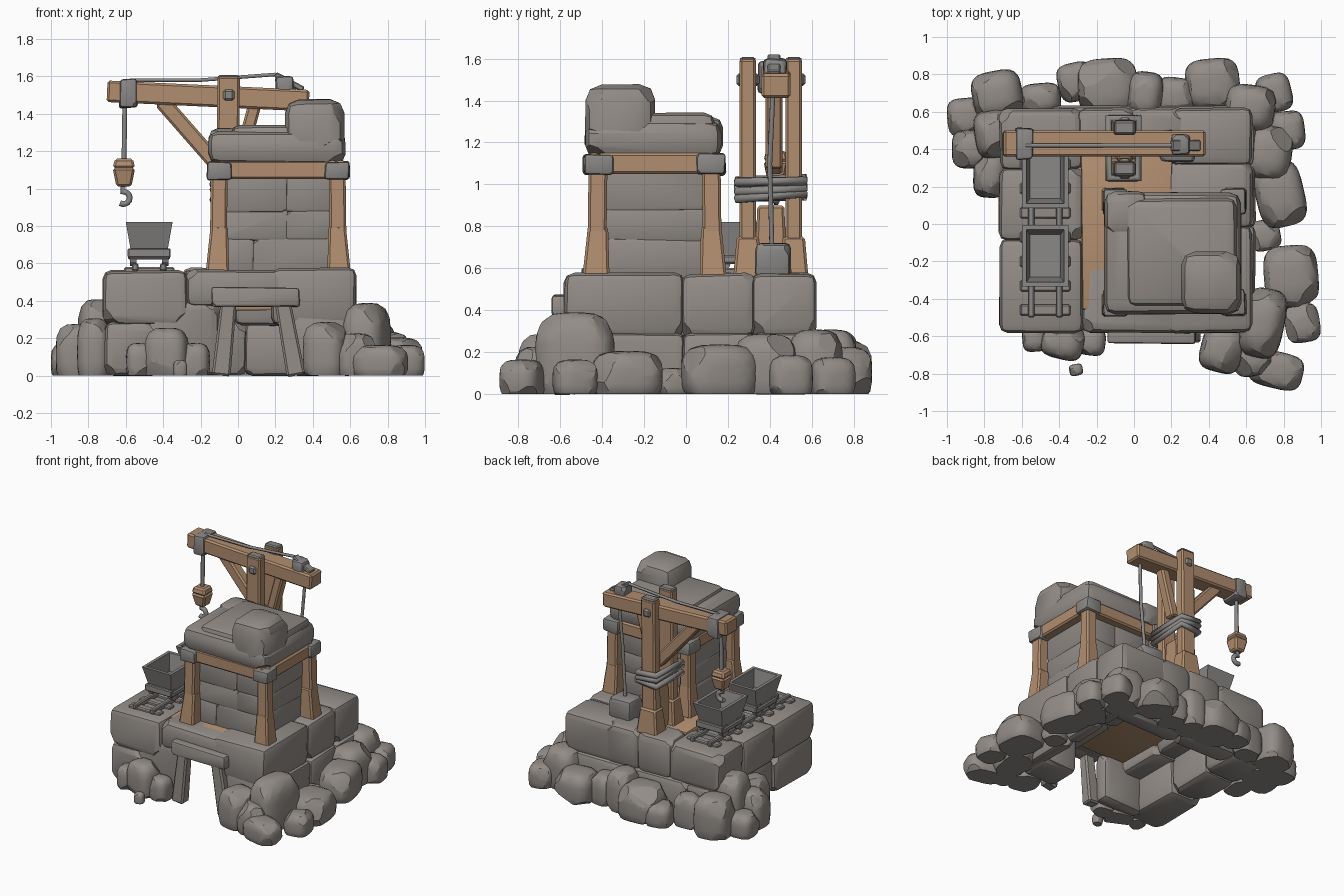
import bpy, bmesh, math, random
from mathutils import Vector, Matrix

random.seed(4)
if "Cube" in bpy.data.objects:
    bpy.data.objects.remove(bpy.data.objects["Cube"], do_unlink=True)


def material(name, colour):
    mat = bpy.data.materials.new(name)
    mat.use_nodes = True
    mat.diffuse_color = (*colour, 1)
    shader = next(n for n in mat.node_tree.nodes if n.type == "BSDF_PRINCIPLED")
    shader.inputs["Base Color"].default_value = (*colour, 1)
    return mat


STONE = material("warm grey stone", (.29, .265, .245))
WOOD = material("brown wood", (.44, .27, .16))
METAL = material("grey metal", (.26, .25, .24))
made = []


def finish(bm, name, mat):
    bmesh.ops.recalc_face_normals(bm, faces=bm.faces)
    mesh = bpy.data.meshes.new(name)
    bm.to_mesh(mesh)
    bm.free()
    mesh.materials.append(mat)
    obj = bpy.data.objects.new(name, mesh)
    bpy.context.collection.objects.link(obj)
    made.append(obj)


def slice_off(bm, point, normal):
    """Cut away the side the normal points to and cap the cut."""
    geom = bm.verts[:] + bm.edges[:] + bm.faces[:]
    bmesh.ops.bisect_plane(bm, geom=geom, plane_co=point, plane_no=normal, clear_outer=True)
    bmesh.ops.holes_fill(bm, edges=[e for e in bm.edges if e.is_boundary], sides=0)


def chip(bm, count, depth):
    """Knock flat facets off random corners."""
    for _ in range(count):
        n = Vector([random.choice((-1, 1)) * random.uniform(.3, 1) for _ in "xyz"]).normalized()
        reach = max(v.co.dot(n) for v in bm.verts)
        slice_off(bm, n * (reach - depth * random.uniform(.4, 1)), n)


def block(name, x, y, z, mat=STONE, soft=.045, chips=5):
    """Hewn stone block with rounded, chipped edges; x, y, z are ranges."""
    lo, hi = Vector((x[0], y[0], z[0])), Vector((x[1], y[1], z[1]))
    size = hi - lo
    bm = bmesh.new()
    bmesh.ops.create_cube(bm, size=1)
    for v in bm.verts:
        v.co = Vector([c * s + random.uniform(-.006, .006) for c, s in zip(v.co, size)])
    bmesh.ops.bevel(bm, geom=bm.edges[:], offset=min(soft, min(size) * .35),
                    segments=2, profile=.5, affect="EDGES")
    chip(bm, chips, soft * .5)
    bmesh.ops.translate(bm, vec=(lo + hi) / 2, verts=bm.verts)
    finish(bm, name, mat)


def boulder(name, x, y, width, depth, height):
    """Squarish boulder with a flat base on the ground."""
    bm = bmesh.new()
    bmesh.ops.create_icosphere(bm, subdivisions=3, radius=1)
    for v in bm.verts:
        norm = sum(abs(c) ** 3.6 for c in v.co) ** (1 / 3.6)
        v.co = v.co / norm
        v.co.x *= width * .52
        v.co.y *= depth * .52
        v.co.z *= height * .6
    bmesh.ops.rotate(bm, verts=bm.verts, matrix=Matrix.Rotation(random.uniform(-.25, .25), 3, "Z"))
    chip(bm, 8, min(width, depth) * .1)
    bmesh.ops.translate(bm, vec=(x, y, height * .42), verts=bm.verts)
    slice_off(bm, Vector((0, 0, 0)), Vector((0, 0, -1)))
    finish(bm, name, STONE)


def beam(name, start, end, w, d, mat=WOOD, taper=1, soft=.012):
    """Squared beam between two points; taper scales its far end."""
    start, end = Vector(start), Vector(end)
    along = (end - start).normalized()
    side = along.cross(Vector((0, 1, 0)))
    side = side.normalized() if side.length > .1 else Vector((1, 0, 0))
    third = along.cross(side)
    bm = bmesh.new()
    bmesh.ops.create_cube(bm, size=1)
    for v in bm.verts:
        k = taper if v.co.z > 0 else 1
        v.co = Vector((v.co.x * w * k, v.co.y * d * k, v.co.z * (end - start).length))
    bmesh.ops.bevel(bm, geom=bm.edges[:], offset=min(soft, w * .2, d * .2), segments=1, affect="EDGES")
    turn = Matrix((side, third, along)).transposed().to_4x4()
    bm.transform(Matrix.Translation((start + end) / 2) @ turn)
    finish(bm, name, mat)


def tube(name, points, radius, mat=METAL, closed=False):
    curve = bpy.data.curves.new(name, "CURVE")
    curve.dimensions = "3D"
    curve.bevel_depth, curve.bevel_resolution, curve.use_fill_caps = radius, 1, True
    spline = curve.splines.new("POLY")
    spline.points.add(len(points) - 1)
    for p, co in zip(spline.points, points):
        p.co = (*co, 1)
    spline.use_cyclic_u = closed
    curve.materials.append(mat)
    obj = bpy.data.objects.new(name, curve)
    bpy.context.collection.objects.link(obj)


# Stone platform: two tiers of blocks around a hollow chamber, open at the front
rows = [(-.58, -.01), (-.02, .33), (.31, .62)]
left_rows = [(-.58, -.08), (-.09, .3), (.29, .62)]
for i, (row, left_row) in enumerate(zip(rows, left_rows)):
    block(f"platform_right_upper_{i}", (.18, .63), row, (.27, .575))
    block(f"platform_left_upper_{i}", (-.72, -.27), left_row, (.27, .56))
    block(f"platform_right_lower_{i}", (.54, .65), row, (0, .29))
    block(f"platform_left_lower_{i}", (-.71, -.42), left_row, (0, .29))
for i, span in enumerate([(-.3, .0), (-.02, .28)]):
    block(f"platform_back_upper_{i}", span, (.38, .62), (.27, .575))
for i, span in enumerate([(-.45, .05), (.03, .6)]):
    block(f"platform_back_lower_{i}", span, (.45, .63), (0, .29))
block("platform_front_left_wall", (-.48, -.1), (-.57, -.44), (0, .4))
block("platform_front_right_wall", (.28, .6), (-.58, -.3), (0, .35))
block("platform_front_block", (-.28, .27), (-.58, -.2), (.37, .565))
block("wooden_floor", (-.28, .2), (-.46, .4), (.5, .565), WOOD, .01, 0)
block("chamber_ceiling", (-.44, .56), (-.46, .47), (.35, .38), WOOD, .005, 0)

# Tunnel doorway
beam("doorway_left_post", (-.09, -.59, 0), (-.05, -.59, .39), .1, .09, STONE, .85)
beam("doorway_right_post", (.31, -.59, 0), (.24, -.59, .39), .1, .09, STONE, .85)
block("doorway_lintel", (-.14, .33), (-.64, -.53), (.37, .47), STONE, .015, 2)

# Boulders heaped around the base: x, y, width, depth, height
heaps = {
    "back": [(-.73, .69, .26, .25, .3), (-.9, .57, .19, .2, .17), (-.86, .4, .22, .2, .27),
             (-.77, .27, .17, .25, .3), (-.75, .48, .2, .25, .4), (-.5, .67, .21, .16, .24),
             (-.31, .76, .19, .2, .16), (-.14, .73, .31, .3, .25), (.06, .69, .18, .24, .3),
             (.22, .68, .2, .2, .22), (.42, .75, .28, .26, .22)],
    "right": [(.62, .62, .26, .24, .3), (.75, .7, .18, .2, .17), (.82, .5, .18, .2, .18),
              (.72, .38, .24, .28, .28), (.78, .16, .25, .34, .23), (.7, -.06, .16, .16, .12),
              (.84, -.28, .28, .32, .2), (.69, -.53, .22, .36, .38), (.9, -.53, .18, .2, .16)],
    "front": [(.76, -.78, .28, .19, .16), (.47, -.67, .22, .24, .28), (.63, -.71, .2, .2, .22),
              (-.38, -.63, .22, .18, .25), (-.23, -.63, .15, .14, .17), (-.53, -.61, .13, .14, .17),
              (-.31, -.78, .07, .06, .08)],
}
for side, heap in heaps.items():
    for i, rock in enumerate(heap):
        boulder(f"boulder_{side}_{i}", *rock)

# Tower: stone courses with alternating joints
courses = [.55, .73, .88, 1.11]
for i, (low, high) in enumerate(zip(courses, courses[1:])):
    joint = .08 if i == 0 else .26
    for tag, span in (("left", (-.09, joint + .008)), ("right", (joint - .008, .5))):
        block(f"tower_course_{i}_{tag}", span, (-.39, .1), (low - .01, high + .01), STONE, .02, 4)

# Tower timber frame with corner brackets
left, right, front, back = -.1, .53, -.42, .12
for x, xn in ((left, "left"), (right, "right")):
    for y, yn in ((front, "front"), (back, "back")):
        out = .01 if xn == "right" else -.01
        away = -.01 if yn == "front" else .01
        beam(f"tower_post_{yn}_{xn}", (x + out / 2, y + away / 2, .7), (x, y, 1.1), .09, .09)
        beam(f"tower_post_foot_{yn}_{xn}", (x + out, y + away, .55), (x, y, .8), .125, .13, WOOD, .74)
        block(f"frame_bracket_{yn}_{xn}", (x - .065, x + .065), (y - .07, y + .07),
              (1.045, 1.145), METAL, .015, 2)
    beam(f"frame_side_beam_{xn}", (x, front, 1.1), (x, back, 1.1), .09, .1)
for y, yn in ((front, "front"), (back, "back")):
    beam(f"frame_beam_{yn}", (left, y, 1.1), (right, y, 1.1), .1, .09)

# Roof boulders
block("roof_slab", (-.16, .57), (-.48, .17), (1.13, 1.31), STONE, .06, 4)
block("roof_slab_crown", (-.04, .55), (-.44, .14), (1.2, 1.34), STONE, .05, 4)
block("roof_boulder", (.25, .57), (-.48, -.15), (1.13, 1.475), STONE, .075, 5)
block("roof_small_stone", (-.155, .07), (-.06, .175), (1.14, 1.32), STONE, .05, 4)

# Crane: twin posts, jib and braces
for y, tag in ((.295, "front"), (.515, "back")):
    beam(f"crane_post_{tag}", (-.06, y, .55), (-.05, y, 1.6), .12, .08)
    beam(f"crane_post_foot_{tag}", (-.06, y, .55), (-.06, y, .75), .18, .14, WOOD, .75)
    beam(f"crane_post_cap_{tag}", (-.05, y, 1.59), (-.05, y, 1.608), .115, .075, METAL)
    beam(f"crane_pin_{tag}", (-.05, y - .055, 1.5), (-.05, y + .055, 1.5), .06, .06, METAL)
beam("crane_jib", (-.7, .43, 1.52), (.38, .43, 1.47), .115, .14)
beam("crane_long_brace", (-.41, .42, 1.47), (-.06, .42, 1.07), .085, .08)
beam("crane_short_brace", (.09, .42, 1.45), (-.01, .42, 1.08), .07, .08)
beam("crane_centre_post", (-.05, .405, .55), (-.05, .405, .9), .1, .16, WOOD, .8)
block("jib_band", (-.635, -.54), (.345, .515), (1.43, 1.585), METAL, .015, 2)
block("jib_pulley_mount", (.2, .3), (.37, .48), (1.5, 1.6), METAL, .02, 4)
beam("jib_pulley_arm", (.2, .42, 1.61), (.35, .42, 1.53), .03, .06, METAL)
for i in range(3):
    z = .94 + i * .04
    loop = [(-.135, .245), (.025, .245), (.025, .565), (-.135, .565)]
    tube(f"post_lashing_{i}", [(x, y, z + random.uniform(-.02, .02)) for x, y in loop], .023, METAL, True)
tube("top_rope", [(-.58, .42, 1.58), (-.2, .42, 1.58), (.2, .42, 1.61)], .011)
tube("winch_rope", [(.3, .42, 1.56), (.27, .4, 1.1), (.24, .41, .7)], .013)
block("winch_box", (.14, .33), (.33, .5), (.55, .72), METAL, .025, 4)

# Hanging hook
tube("hook_rope", [(-.605, .43, 1.45), (-.61, .43, 1.12)], .015)
beam("hook_block_lower", (-.61, .43, 1.01), (-.61, .43, 1.11), .08, .08, WOOD, 1.5)
beam("hook_block_upper", (-.61, .43, 1.11), (-.61, .43, 1.16), .12, .12, WOOD, .8)
arc = [math.radians(a) for a in range(100, -150, -25)]
tube("hook", [(-.61, .43, 1.03)] + [(-.612 + .033 * math.cos(a), .43, .95 + .033 * math.sin(a))
                                    for a in arc], .018)

# Rail track on the left of the platform
for x in (-.55, -.4):
    beam("track_rail", (x, -.5, .58), (x, .5, .58), .035, .04, METAL)
for i in range(8):
    y = -.46 + i * .13
    beam("track_sleeper", (-.61, y, .56), (-.34, y, .56), .04, .06, STONE)


def cart(name, y):
    """Open flared tub with a thick rim on a chassis with four wheels."""
    bm = bmesh.new()
    bmesh.ops.create_cube(bm, size=1)
    for v in bm.verts:
        top = v.co.z > 0
        v.co = Vector((v.co.x * (.25 if top else .19) - .475, v.co.y * (.33 if top else .23) + y,
                       .82 if top else .65))
    lid = max(bm.faces, key=lambda f: f.calc_center_median().z)
    bmesh.ops.inset_region(bm, faces=[lid], thickness=.034)
    floor = bmesh.ops.extrude_discrete_faces(bm, faces=[lid])["faces"][0]
    for v in floor.verts:
        v.co = Vector(((v.co.x + .475) * .8 - .475, (v.co.y - y) * .8 + y, .69))
    finish(bm, name + "_tub", METAL)
    beam(name + "_chassis", (-.475, y - .13, .64), (-.475, y + .13, .64), .225, .04, METAL)
    for end in (-.13, .13):
        beam(name + "_buffer", (-.59, y + end, .655), (-.36, y + end, .655), .05, .03, METAL)
    for x in (-.56, -.39):
        for dy in (-.08, .08):
            bm = bmesh.new()
            bmesh.ops.create_cone(bm, cap_ends=True, segments=12, radius1=.045, radius2=.045, depth=.035)
            bm.transform(Matrix.Translation((x, y + dy, .63)) @ Matrix.Rotation(math.pi / 2, 4, "Y"))
            finish(bm, name + "_wheel", METAL)


cart("front_cart", -.17)
cart("back_cart", .25)

# Smooth shading that keeps the chiselled edges sharp
bpy.ops.object.select_all(action="DESELECT")
for obj in made:
    obj.select_set(True)
bpy.context.view_layer.objects.active = made[0]
bpy.ops.object.shade_smooth_by_angle(angle=math.radians(28))
